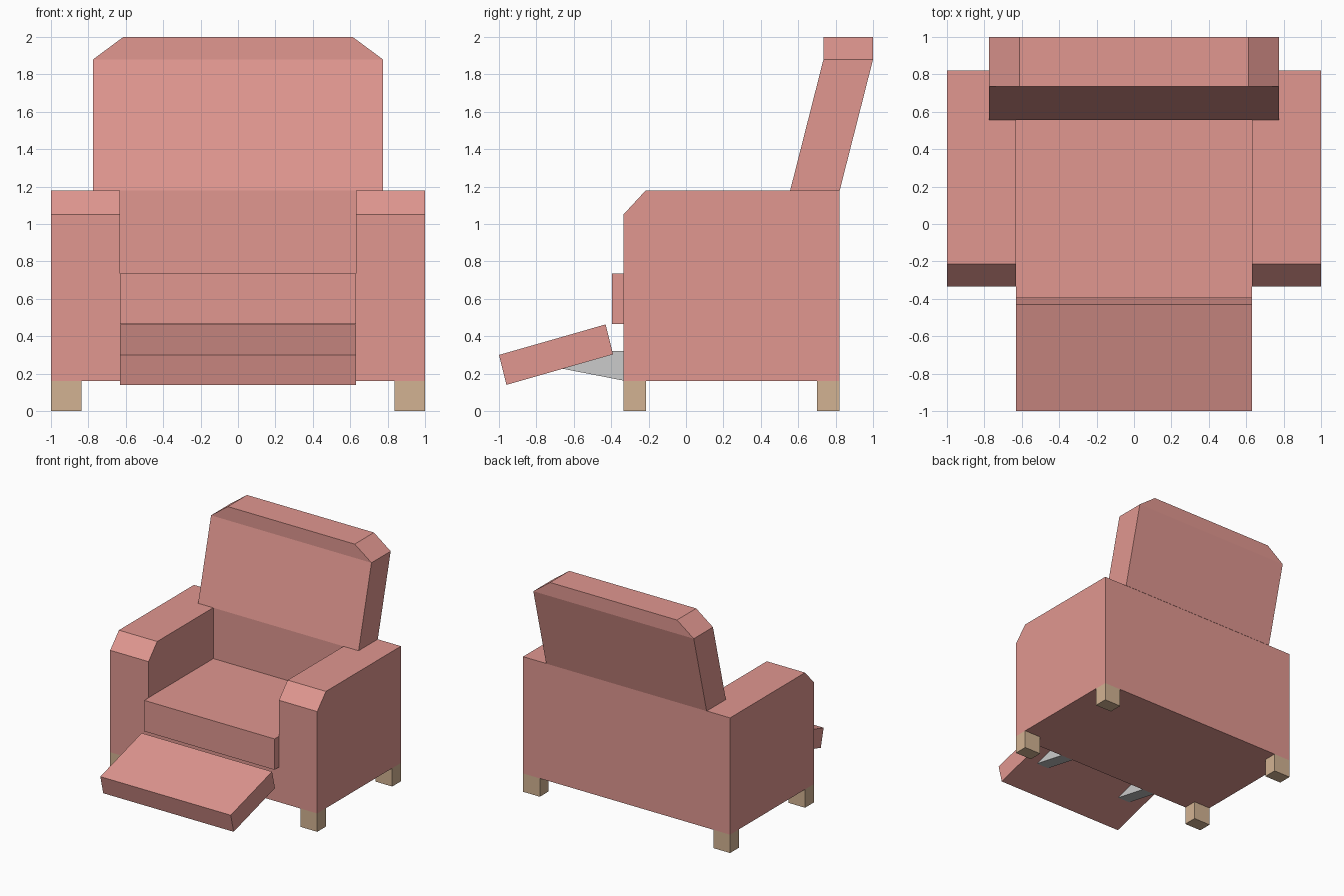
import bpy
import bmesh

if "Cube" in bpy.data.objects:
    bpy.data.objects.remove(bpy.data.objects["Cube"])


def material(name, color):
    m = bpy.data.materials.new(name)
    m.diffuse_color = (*color, 1)
    m.use_nodes = True
    m.node_tree.nodes["Principled BSDF"].inputs["Base Color"].default_value = m.diffuse_color
    return m


FABRIC = material("pink_fabric", (0.75, 0.31, 0.28))
WOOD = material("light_wood", (0.65, 0.45, 0.29))


def loft(name, rings, mat=None):
    """Closed solid through a list of rings with equal point counts."""
    bm = bmesh.new()
    loops = [[bm.verts.new(p) for p in ring] for ring in rings]
    n = len(loops[0])
    for a, b in zip(loops, loops[1:]):
        for i in range(n):
            j = (i + 1) % n
            bm.faces.new((a[i], a[j], b[j], b[i]))
    bm.faces.new(loops[0])
    bm.faces.new(loops[-1])
    bmesh.ops.recalc_face_normals(bm, faces=bm.faces)
    mesh = bpy.data.meshes.new(name)
    bm.to_mesh(mesh)
    bm.free()
    obj = bpy.data.objects.new(name, mesh)
    bpy.context.collection.objects.link(obj)
    if mat:
        mesh.materials.append(mat)
    return obj


def prism(name, profile, x0, x1, mat=None):
    """Side profile of (y, z) points extruded along x."""
    return loft(name, [[(x, y, z) for y, z in profile] for x in (x0, x1)], mat)


def box(name, x0, x1, y0, y1, z0, z1, mat=None):
    return prism(name, [(y0, z0), (y1, z0), (y1, z1), (y0, z1)], x0, x1, mat)


SEAT_W = 0.63

# Body with both arms: chamfered side profile, seat opening cut out
body = prism("body_with_arms",
             [(-0.335, 0.16), (0.82, 0.16), (0.82, 1.18), (-0.215, 1.18), (-0.335, 1.05)],
             -1, 1, FABRIC)
cutter = box("seat_opening_cutter", -SEAT_W, SEAT_W, -0.6, 0.56, 0.465, 1.5, FABRIC)
cutter.hide_render = True
cut = body.modifiers.new("seat_opening", 'BOOLEAN')
cut.operation = 'DIFFERENCE'
cut.solver = 'EXACT'
cut.object = cutter
bpy.context.view_layer.objects.active = body
bpy.ops.object.modifier_apply(modifier=cut.name)
bpy.data.objects.remove(cutter)

# Seat cushion, protruding slightly at the front
box("seat_cushion", -SEAT_W, SEAT_W, -0.395, 0.56, 0.465, 0.735, FABRIC)

# Leaning backrest with clipped top corners: (z, half width, front y)
loft("backrest",
     [[(-w, y, z), (w, y, z), (w, y + 0.265, z), (-w, y + 0.265, z)]
      for z, w, y in ((1.18, 0.775, 0.557), (1.88, 0.775, 0.735), (2.0, 0.613, 0.735))],
     FABRIC)

# Tilted footrest
prism("footrest", [(-1, 0.3), (-0.96, 0.14), (-0.39, 0.303), (-0.43, 0.463)],
      -SEAT_W, SEAT_W, FABRIC)

# Struts and legs, mirrored left and right
for side, s in (("left", -1), ("right", 1)):
    prism(f"{side}_footrest_strut",
          [(-0.335, 0.163), (-0.335, 0.322), (-0.6, 0.322), (-0.72, 0.238)],
          s * 0.38, s * 0.50)
    for end, y in (("front", -0.335), ("back", 0.70)):
        box(f"{end}_{side}_leg", s * 0.838, s * 1.0, y, y + 0.12, 0, 0.16, WOOD)
